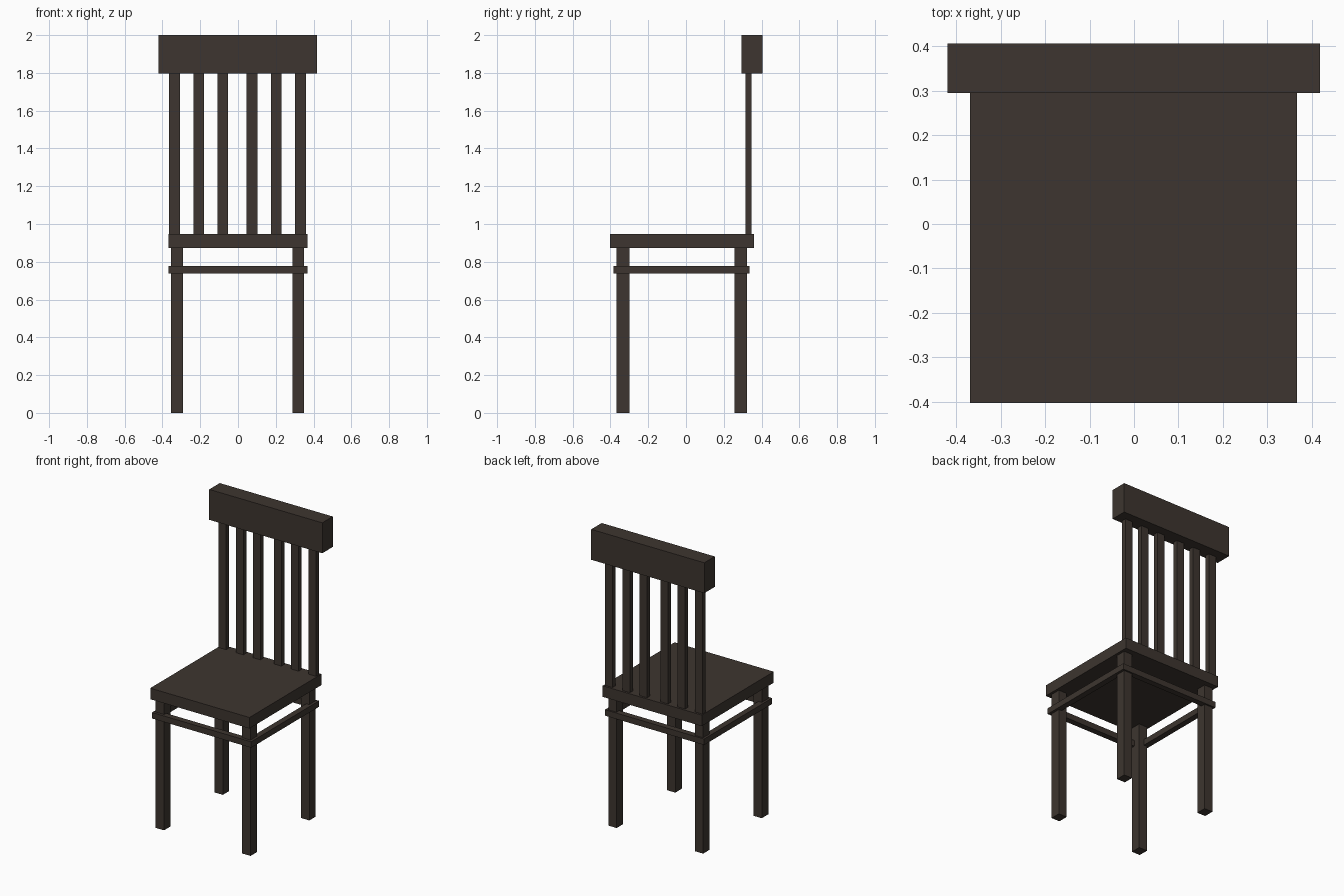
import bpy

if "Cube" in bpy.data.objects:
    bpy.data.objects.remove(bpy.data.objects["Cube"])

wood = bpy.data.materials.new("dark brown wood")
wood.diffuse_color = (0.047, 0.036, 0.029, 1)
wood.use_nodes = True
wood.node_tree.nodes["Principled BSDF"].inputs["Base Color"].default_value = wood.diffuse_color


def box(name, x, y, z):
    """Box from (min, max) ranges on each axis."""
    bpy.ops.mesh.primitive_cube_add(size=1, location=[(r[0] + r[1]) / 2 for r in (x, y, z)])
    ob = bpy.context.object
    ob.name = name
    ob.scale = [r[1] - r[0] for r in (x, y, z)]
    bpy.ops.object.transform_apply(location=False, rotation=False, scale=True)
    ob.data.materials.append(wood)
    return ob


# Seat and top rail
box("seat", (-0.369, 0.367), (-0.403, 0.36), (0.873, 0.947))
box("top_rail", (-0.42, 0.419), (0.295, 0.406), (1.796, 2.0))

# Legs
for side, x in (("left", (-0.354, -0.292)), ("right", (0.288, 0.35))):
    for end, y in (("front", (-0.367, -0.298)), ("back", (0.256, 0.324))):
        box(f"{end}_{side}_leg", x, y, (0, 0.875))

# Stretchers, standing slightly proud of the legs
X, Y, Z, T = (-0.369, 0.367), (-0.385, 0.335), (0.737, 0.777), 0.04
box("front_stretcher", X, (Y[0], Y[0] + T), Z)
box("back_stretcher", X, (Y[1] - T, Y[1]), Z)
box("left_stretcher", (X[0], X[0] + T), (Y[0] + T, Y[1] - T), Z)
box("right_stretcher", (X[1] - T, X[1]), (Y[0] + T, Y[1] - T), Z)

# Back slats
for i, cx in enumerate((-0.336, -0.208, -0.081, 0.074, 0.202, 0.331)):
    box(f"back_slat_{i + 1}", (cx - 0.028, cx + 0.028), (0.314, 0.346), (0.94, 1.80))
